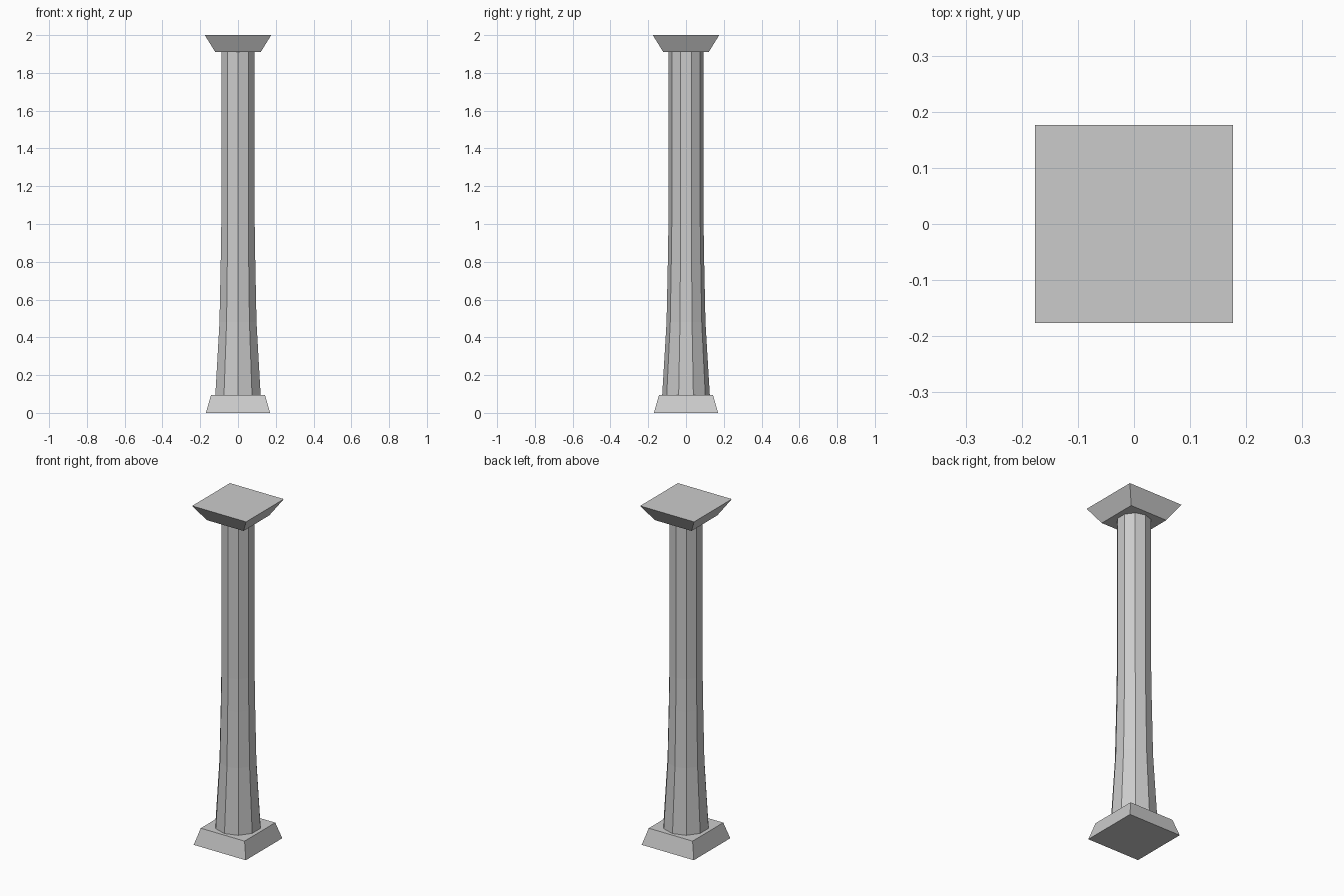
import bpy
import math

if "Cube" in bpy.data.objects:
    bpy.data.objects.remove(bpy.data.objects["Cube"])


def loft(name, sides, rings, turn):
    """Stack regular polygon rings (radius, z) into a closed solid."""
    verts = [(r * math.cos(turn + math.tau * i / sides),
              r * math.sin(turn + math.tau * i / sides), z)
             for r, z in rings for i in range(sides)]
    faces = [tuple(reversed(range(sides))),
             tuple(range(len(verts) - sides, len(verts)))]
    for k in range(len(rings) - 1):
        for i in range(sides):
            a, b = k * sides + i, k * sides + (i + 1) % sides
            faces.append((a, b, b + sides, a + sides))
    mesh = bpy.data.meshes.new(name)
    mesh.from_pydata(verts, [], faces)
    obj = bpy.data.objects.new(name, mesh)
    bpy.context.collection.objects.link(obj)
    return obj


def square_block(name, z0, half0, z1, half1):
    """Tapered square block given half widths at bottom and top."""
    s = math.sqrt(2)
    return loft(name, 4, [(half0 * s, z0), (half1 * s, z1)], math.pi / 4)


# Base plinth
square_block("base", 0, 0.17, 0.095, 0.143)

# Ten-sided shaft flaring toward the foot
loft("shaft", 10, [(0.126, 0.095), (0.103, 0.48), (0.096, 0.81),
                   (0.093, 1.0), (0.0925, 1.91)], math.pi / 2)

# Capital flaring outward
square_block("capital", 1.91, 0.12, 2.0, 0.176)
